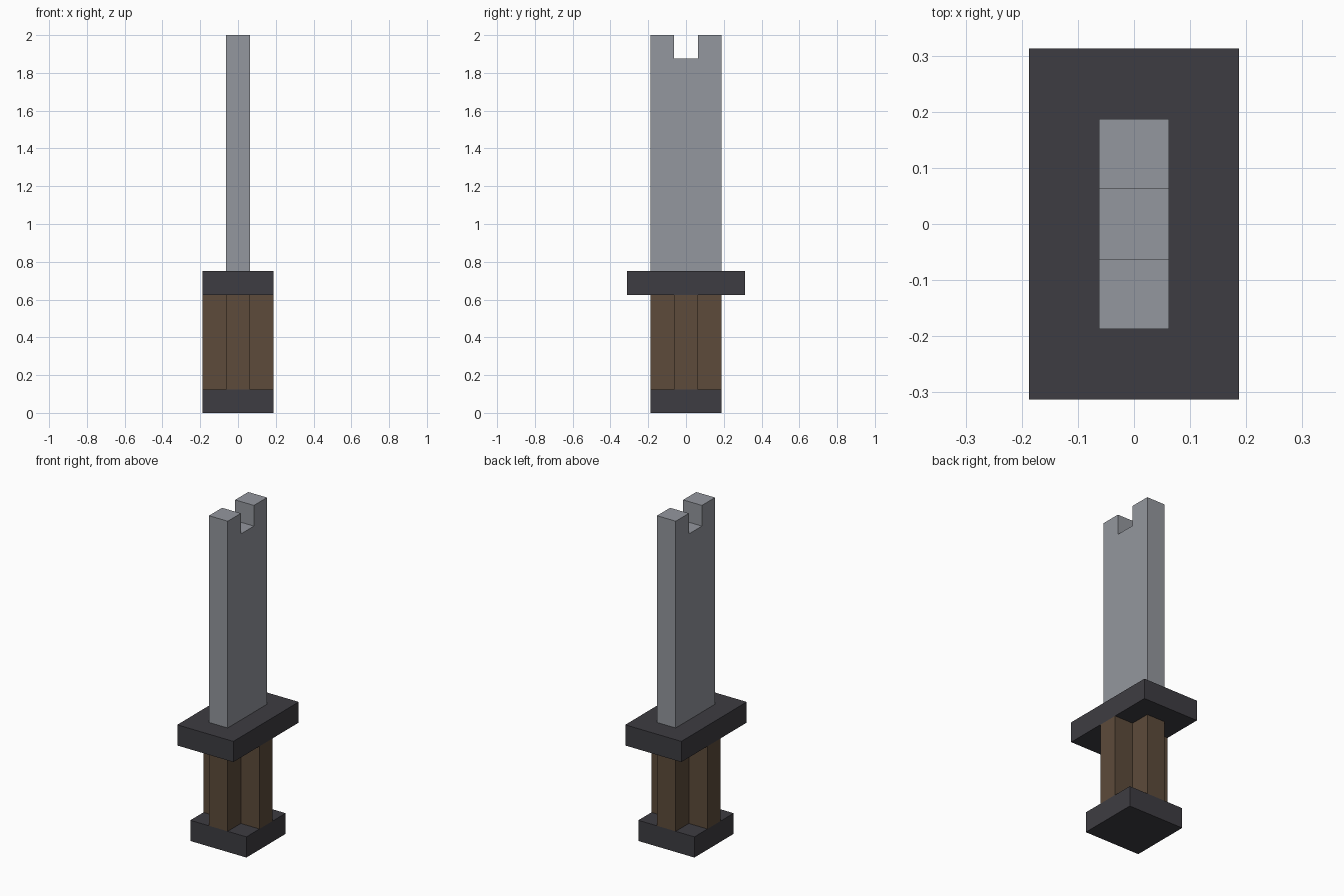
import bpy
import bmesh
from mathutils import Vector

cube = bpy.data.objects.get("Cube")
if cube:
    bpy.data.objects.remove(cube, do_unlink=True)

U = 0.125   # block unit
H = U / 2   # half a block


def make_material(name, rgb):
    mat = bpy.data.materials.new(name)
    mat.use_nodes = True
    colour = (*rgb, 1.0)
    mat.diffuse_color = colour
    bsdf = next(n for n in mat.node_tree.nodes if n.type == "BSDF_PRINCIPLED")
    bsdf.inputs["Base Color"].default_value = colour
    bsdf.inputs["Roughness"].default_value = 0.8
    return mat


def extrude_profile(name, points, offset, mat):
    """Extrude a closed flat outline along an offset into a solid part."""
    bm = bmesh.new()
    face = bm.faces.new([bm.verts.new(p) for p in points])
    result = bmesh.ops.extrude_face_region(bm, geom=[face], use_keep_orig=True)
    moved = [v for v in result["geom"] if isinstance(v, bmesh.types.BMVert)]
    bmesh.ops.translate(bm, verts=moved, vec=Vector(offset))
    bmesh.ops.recalc_face_normals(bm, faces=bm.faces)
    mesh = bpy.data.meshes.new(name)
    bm.to_mesh(mesh)
    bm.free()
    mesh.materials.append(mat)
    obj = bpy.data.objects.new(name, mesh)
    bpy.context.collection.objects.link(obj)
    return obj


def slab(name, half_x, half_y, bottom, mat):
    corners = [(-1, -1), (1, -1), (1, 1), (-1, 1)]
    points = [(sx * half_x, sy * half_y, bottom) for sx, sy in corners]
    return extrude_profile(name, points, (0, 0, U), mat)


steel = make_material("steel grey", (0.296, 0.309, 0.342))
iron = make_material("dark iron", (0.048, 0.046, 0.054))
wood = make_material("brown wood", (0.109, 0.070, 0.043))

# Pommel and crossguard
slab("pommel", 3 * H, 3 * H, 0, iron)
slab("crossguard", 3 * H, 5 * H, 5 * U, iron)

# Grip with a plus-shaped cross-section, one arm turned four times
arm = [(3 * H, -H), (3 * H, H), (H, H)]
plus = []
for _ in range(4):
    plus += [(x, y, U) for x, y in arm]
    arm = [(-y, x) for x, y in arm]
extrude_profile("grip", plus, (0, 0, 4 * U), wood)

# Blade with a square notch in the tip
base, notch, tip = 6 * U, 15 * U, 16 * U
half_outline = [(3 * H, base), (3 * H, tip), (H, tip), (H, notch)]
outline = half_outline + [(-y, z) for y, z in reversed(half_outline)]
extrude_profile("blade", [(-H, y, z) for y, z in outline], (U, 0, 0), steel)
